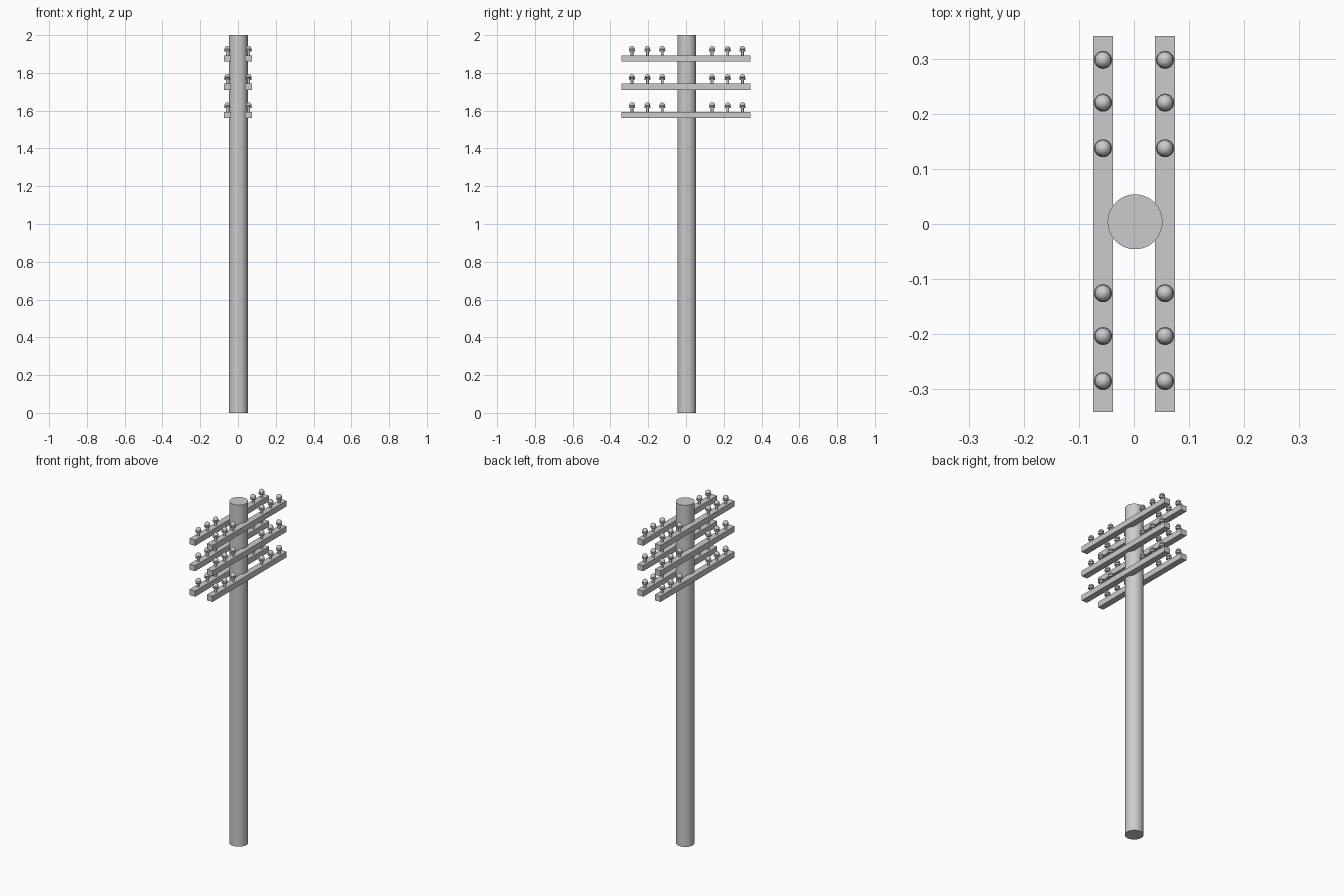
import bpy, bmesh, math

old = bpy.data.objects.get("Cube")
if old:
    bpy.data.objects.remove(old, do_unlink=True)

grey = bpy.data.materials.new("plain grey")
grey.use_nodes = True
colour = (0.6, 0.6, 0.6, 1)
grey.diffuse_color = colour
grey.node_tree.nodes["Principled BSDF"].inputs["Base Color"].default_value = colour


def finish(obj, name, smooth=True):
    obj.name = name
    obj.data.materials.append(grey)
    if smooth:
        bpy.ops.object.select_all(action='DESELECT')
        obj.select_set(True)
        bpy.context.view_layer.objects.active = obj
        bpy.ops.object.shade_smooth_by_angle(angle=math.radians(35))
    return obj


def lathe(name, profile, steps=24):
    """Spin a radius/height profile around z into a closed solid."""
    bm = bmesh.new()
    verts = [bm.verts.new((r, 0, z)) for r, z in profile]
    edges = [bm.edges.new(pair) for pair in zip(verts, verts[1:])]
    bmesh.ops.spin(bm, geom=verts + edges, cent=(0, 0, 0), axis=(0, 0, 1),
                   angle=math.tau, steps=steps)
    bmesh.ops.remove_doubles(bm, verts=bm.verts, dist=1e-5)
    bmesh.ops.recalc_face_normals(bm, faces=bm.faces)
    mesh = bpy.data.meshes.new(name)
    bm.to_mesh(mesh)
    bm.free()
    obj = bpy.data.objects.new(name, mesh)
    bpy.context.collection.objects.link(obj)
    return finish(obj, name)


# Pole
bpy.ops.mesh.primitive_cylinder_add(vertices=48, radius=0.05, depth=2,
                                    location=(0.002, 0.004, 1))
finish(bpy.context.object, "pole")

# Insulator: pin, flared skirt, groove and domed cap
profile = [(0, 0), (0.007, 0), (0.007, 0.02), (0.014, 0.02), (0.0165, 0.024),
           (0.0165, 0.028), (0.012, 0.031), (0.015, 0.034)]
for i in range(1, 6):
    a = math.radians(18 * i)
    profile.append((0.015 * math.cos(a), 0.034 + 0.016 * math.sin(a)))
insulator = lathe("insulator", profile)

# Three tiers of paired crossarms, each carrying six insulators
for tier, top in enumerate((1.892, 1.743, 1.594), 1):
    for side, label in ((-1, "right"), (1, "left")):
        x = side * 0.0565
        bpy.ops.mesh.primitive_cube_add(size=1, location=(x, 0, top - 0.0165))
        arm = finish(bpy.context.object, f"crossarm_{label}_{tier}", False)
        arm.scale = (0.037, 0.684, 0.033)
        for n, y in enumerate((-0.286, -0.204, -0.126, 0.138, 0.221, 0.299), 1):
            copy = bpy.data.objects.new(f"insulator_{label}_{tier}_{n}", insulator.data)
            copy.location = (x, y, top)
            bpy.context.collection.objects.link(copy)

bpy.data.objects.remove(insulator, do_unlink=True)
